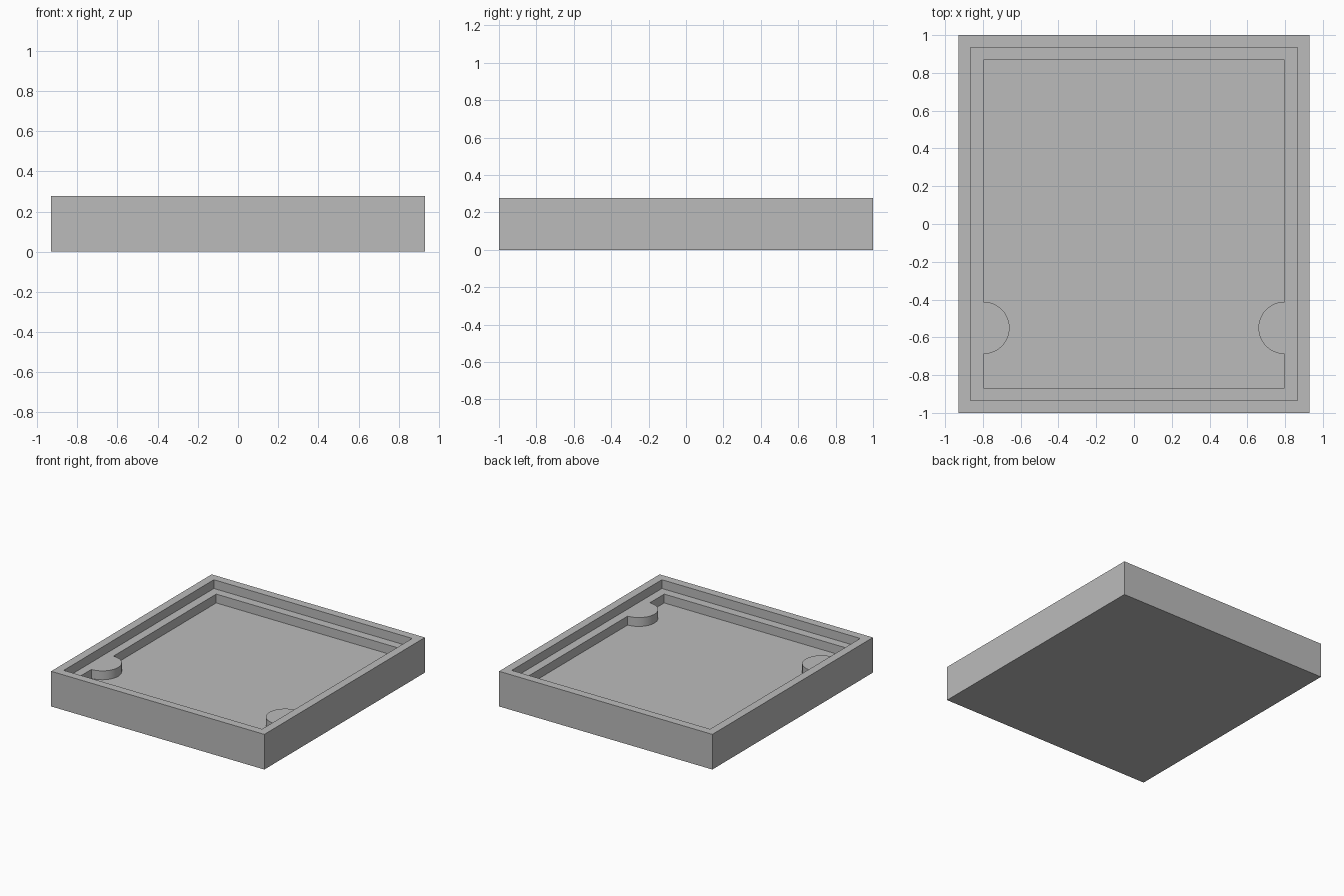
import bpy
import bmesh
import math

default_cube = bpy.data.objects.get("Cube")
if default_cube:
    bpy.data.objects.remove(default_cube, do_unlink=True)

HALF_X, HALF_Y, HEIGHT = 0.93, 1.0, 0.277
WALL = 0.065            # width of the rim and of the ledge inside it
LEDGE_Z, FLOOR_Z = 0.208, 0.138
TAB_Y, TAB_RADIUS, TAB_STEPS = -0.55, 0.138, 24

grey = bpy.data.materials.new("plain grey")
grey.use_nodes = True
grey.diffuse_color = (0.5, 0.5, 0.5, 1)
grey.node_tree.nodes["Principled BSDF"].inputs["Base Color"].default_value = grey.diffuse_color


def rectangle(inset):
    x, y = HALF_X - inset, HALF_Y - inset
    return [(-x, -y), (x, -y), (x, y), (-x, y)]


def pocket_outline(inset):
    """Rectangle with a half-round tab pushing in from each long side."""
    x, y = HALF_X - inset, HALF_Y - inset
    right = [(x, -y)]
    for i in range(TAB_STEPS + 1):
        a = math.pi * i / TAB_STEPS
        right.append((x - TAB_RADIUS * math.sin(a), TAB_Y - TAB_RADIUS * math.cos(a)))
    right.append((x, y))
    return right + [(-px, py) for px, py in reversed(right)]


def prism(name, outline, bottom, top):
    bm = bmesh.new()
    base = bm.faces.new([bm.verts.new((x, y, bottom)) for x, y in outline])
    walls = bmesh.ops.extrude_face_region(bm, geom=[base], use_keep_orig=True)
    raised = [g for g in walls["geom"] if isinstance(g, bmesh.types.BMVert)]
    bmesh.ops.translate(bm, verts=raised, vec=(0, 0, top - bottom))
    bmesh.ops.recalc_face_normals(bm, faces=bm.faces[:])
    mesh = bpy.data.meshes.new(name)
    bm.to_mesh(mesh)
    bm.free()
    mesh.materials.append(grey)
    obj = bpy.data.objects.new(name, mesh)
    bpy.context.collection.objects.link(obj)
    return obj


# Solid block, then the lid recess and the deeper pocket are cut from it
tray = prism("tray", rectangle(0), 0, HEIGHT)
cutters = [
    prism("lid_recess_cutter", rectangle(WALL), LEDGE_Z, HEIGHT + 0.1),
    prism("pocket_cutter", pocket_outline(2 * WALL + 0.003), FLOOR_Z, HEIGHT + 0.2),
]
bpy.ops.object.select_all(action="DESELECT")
bpy.context.view_layer.objects.active = tray
tray.select_set(True)
for cutter in cutters:
    cutter.hide_render = True
    cut = tray.modifiers.new(cutter.name, "BOOLEAN")
    cut.operation = "DIFFERENCE"
    cut.solver = "EXACT"
    cut.object = cutter
    bpy.ops.object.modifier_apply(modifier=cut.name)
    bpy.data.objects.remove(cutter, do_unlink=True)

# Smooth the round tabs while keeping every corner sharp
bpy.ops.object.shade_smooth_by_angle(angle=math.radians(30))
